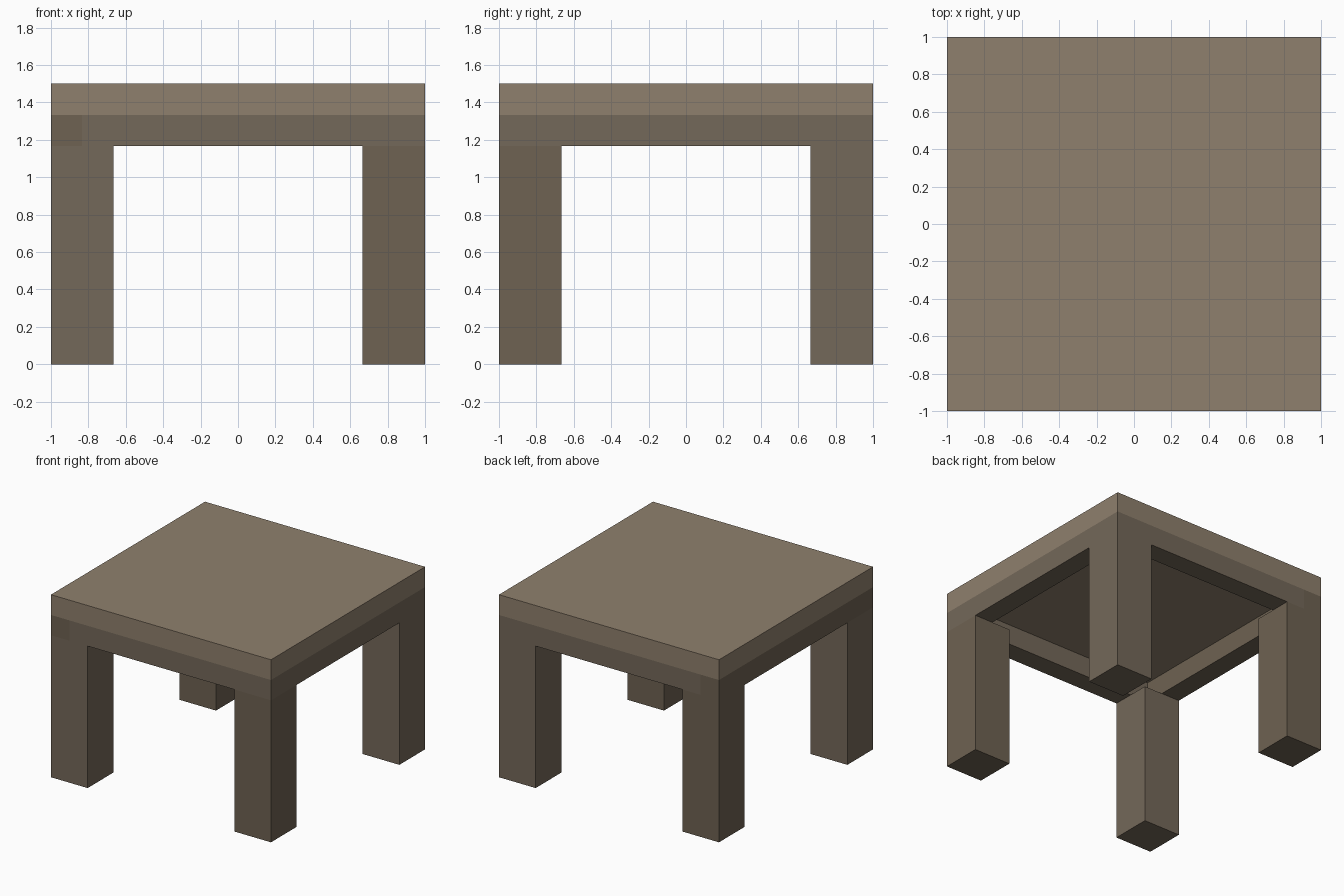
import bpy

if "Cube" in bpy.data.objects:
    bpy.data.objects.remove(bpy.data.objects["Cube"])

T = 1 / 6  # plank thickness; every size is a multiple of it


def material(name, rgb):
    m = bpy.data.materials.new(name)
    m.diffuse_color = (*rgb, 1)
    m.use_nodes = True
    m.node_tree.nodes["Principled BSDF"].inputs["Base Color"].default_value = m.diffuse_color
    return m


light = material("light_wood", (0.275, 0.216, 0.153))
medium = material("medium_wood", (0.174, 0.138, 0.100))
dark = material("dark_wood", (0.156, 0.122, 0.084))


def box(name, centre, size, mat):
    bpy.ops.mesh.primitive_cube_add(size=1, location=centre)
    ob = bpy.context.object
    ob.name = name
    ob.scale = size
    bpy.ops.object.transform_apply(location=False, rotation=False, scale=True)
    ob.data.materials.append(mat)
    return ob


# Table top
box("table_top", (0, 0, 1.5 - T / 2), (2, 2, T), light)

# Aprons: side rails run full depth, front and back rails fit between them
rail_z = 1.5 - 1.5 * T
for name, s in (("left", -1), ("right", 1)):
    box(name + "_apron", (s * (1 - T / 2), 0, rail_z), (T, 2, T),
        dark if s < 0 else medium)
for name, s in (("front", -1), ("back", 1)):
    box(name + "_apron", (0, s * (1 - T / 2), rail_z), (2 - 2 * T, T, T), medium)

# Legs: wood tone alternates diagonally
leg_h = 1.5 - 2 * T
for yname, sy in (("front", -1), ("back", 1)):
    for xname, sx in (("left", -1), ("right", 1)):
        box(f"{yname}_{xname}_leg", (sx * (1 - T), sy * (1 - T), leg_h / 2),
            (2 * T, 2 * T, leg_h), medium if sx == sy else dark)
